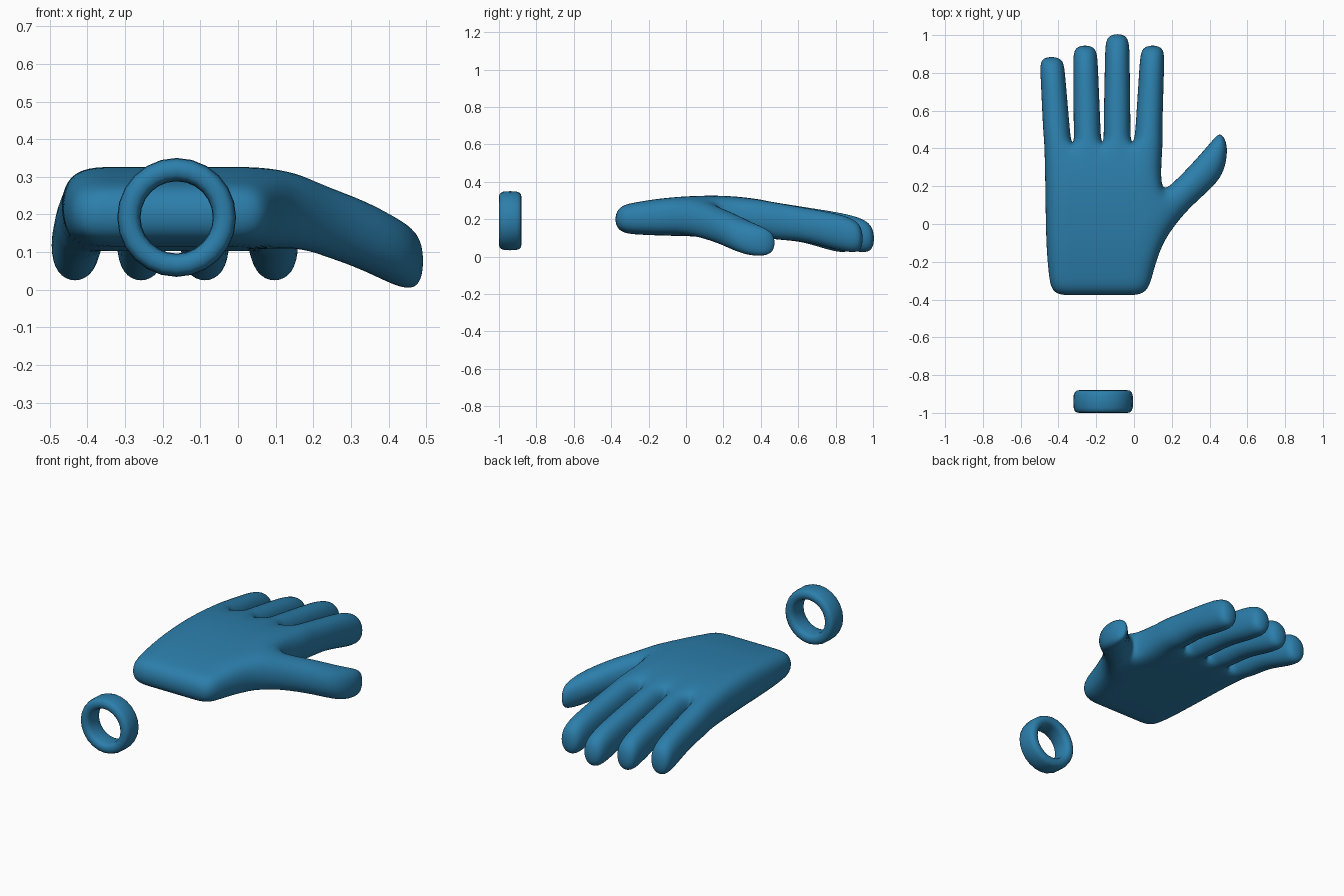
import bpy, bmesh, math

if "Cube" in bpy.data.objects:
    bpy.data.objects.remove(bpy.data.objects["Cube"])

mat = bpy.data.materials.new("blue")
mat.diffuse_color = (0.025, 0.21, 0.41, 1)
mat.use_nodes = True
mat.node_tree.nodes["Principled BSDF"].inputs["Base Color"].default_value = mat.diffuse_color


def finish(bm, name, levels):
    bmesh.ops.recalc_face_normals(bm, faces=bm.faces)
    me = bpy.data.meshes.new(name)
    bm.to_mesh(me)
    bm.free()
    me.polygons.foreach_set("use_smooth", [True] * len(me.polygons))
    me.materials.append(mat)
    ob = bpy.data.objects.new(name, me)
    bpy.context.collection.objects.link(ob)
    if levels:
        sub = ob.modifiers.new("smooth", 'SUBSURF')
        sub.levels = sub.render_levels = levels
    return ob


# Glove: one box-modelled cage, smoothed by subdivision
bm = bmesh.new()
FIT = 1 / 0.92  # subdivision shrinks a square tube by about 8 percent


def extrude_tube(base, rings):
    """Bridge a four-corner base through rings of points and cap the end."""
    prev = base
    for pts in rings:
        ring = [bm.verts.new(p) for p in pts]
        for i in range(4):
            j = (i + 1) % 4
            bm.faces.new((prev[i], prev[j], ring[j], ring[i]))
        prev = ring
    bm.faces.new(prev)


def spread(a, b):
    """Push two values apart to make up for the shrinkage."""
    m, h = (a + b) / 2, (b - a) / 2 * FIT
    return m - h, m + h


# palm rows: y, left x, right x, top z, bottom z
palm = [(-0.382, -0.44, 0.075, 0.27, 0.13),
        (-0.26, -0.458, 0.105, 0.292, 0.117),
        (-0.10, -0.472, 0.155, 0.318, 0.112),
        (0.18, -0.475, 0.14, 0.332, 0.105),
        (0.42, -0.48, 0.16, 0.307, 0.098)]
columns = (0, 0.245, 0.49, 0.733, 1)
top, bot = [], []
for y, xl, xr, zt, zb in palm:
    top.append([bm.verts.new((xl + (xr - xl) * f, y, zt)) for f in columns])
    bot.append([bm.verts.new((xl + (xr - xl) * f, y, zb)) for f in columns])
for r in range(4):
    for layer in (top, bot):
        for c in range(4):
            bm.faces.new((layer[r][c], layer[r][c + 1],
                          layer[r + 1][c + 1], layer[r + 1][c]))
    for c in (0, 4):
        if (r, c) != (2, 4):  # left open for the thumb
            bm.faces.new((top[r][c], top[r + 1][c], bot[r + 1][c], bot[r][c]))
for c in range(4):
    bm.faces.new((top[0][c], top[0][c + 1], bot[0][c + 1], bot[0][c]))

# fingers: root x, tip x, tip y
fingers = [(-0.405, -0.436, 0.88), (-0.246, -0.259, 0.94),
           (-0.090, -0.088, 1.0), (0.075, 0.099, 0.94)]
# sections: fraction of length, top z, bottom z, width
sections = [(0.12, 0.288, 0.09, 0.142), (0.4, 0.262, 0.085, 0.138),
            (0.68, 0.237, 0.045, 0.132), (0.87, 0.212, 0.022, 0.130),
            (1.02, 0.165, 0.024, 0.110)]
for c, (x0, x1, tip) in enumerate(fingers):
    rings = []
    for s, zt, zb, w in sections:
        x, y = x0 + (x1 - x0) * s, 0.42 + (tip - 0.42) * s
        b, t = spread(zb, zt)
        l, r = spread(x - w / 2, x + w / 2)
        rings.append([(l, y, t), (r, y, t), (r, y, b), (l, y, b)])
    extrude_tube((top[4][c], top[4][c + 1], bot[4][c + 1], bot[4][c]), rings)

# thumb sections: inner x y, outer x y, top z, bottom z
thumb = [(0.195, 0.205, 0.262, 0.055, 0.275, 0.09),
         (0.285, 0.295, 0.365, 0.150, 0.240, 0.058),
         (0.375, 0.395, 0.462, 0.240, 0.190, 0.012),
         (0.425, 0.455, 0.492, 0.340, 0.160, 0.000),
         (0.460, 0.488, 0.494, 0.435, 0.125, 0.018)]
rings = []
for xi, yi, xo, yo, zt, zb in thumb:
    b, t = spread(zb, zt)
    xi, xo = spread(xi, xo)
    yo, yi = spread(yo, yi)
    rings.append([(xi, yi, t), (xo, yo, t), (xo, yo, b), (xi, yi, b)])
extrude_tube((top[3][4], top[2][4], bot[2][4], bot[3][4]), rings)
finish(bm, "hand", 3)

# Separate ring: rounded-rectangle section swept round the y axis
bm = bmesh.new()
SEG, PRO = 24, 16
grid = []
for i in range(SEG):
    a = 2 * math.pi * i / SEG
    loop = []
    for k in range(PRO):
        p = 2 * math.pi * k / PRO
        cp, sp = math.cos(p), math.sin(p)
        r = 0.127 + 0.031 * math.copysign(abs(cp) ** 0.75, cp)
        y = -0.94 + 0.06 * math.copysign(abs(sp) ** 0.6, sp)
        loop.append(bm.verts.new((-0.163 + r * math.cos(a), y,
                                  0.192 + r * math.sin(a))))
    grid.append(loop)
for i in range(SEG):
    for k in range(PRO):
        m, n = (i + 1) % SEG, (k + 1) % PRO
        bm.faces.new((grid[i][k], grid[m][k], grid[m][n], grid[i][n]))
finish(bm, "wrist_ring", 0)
